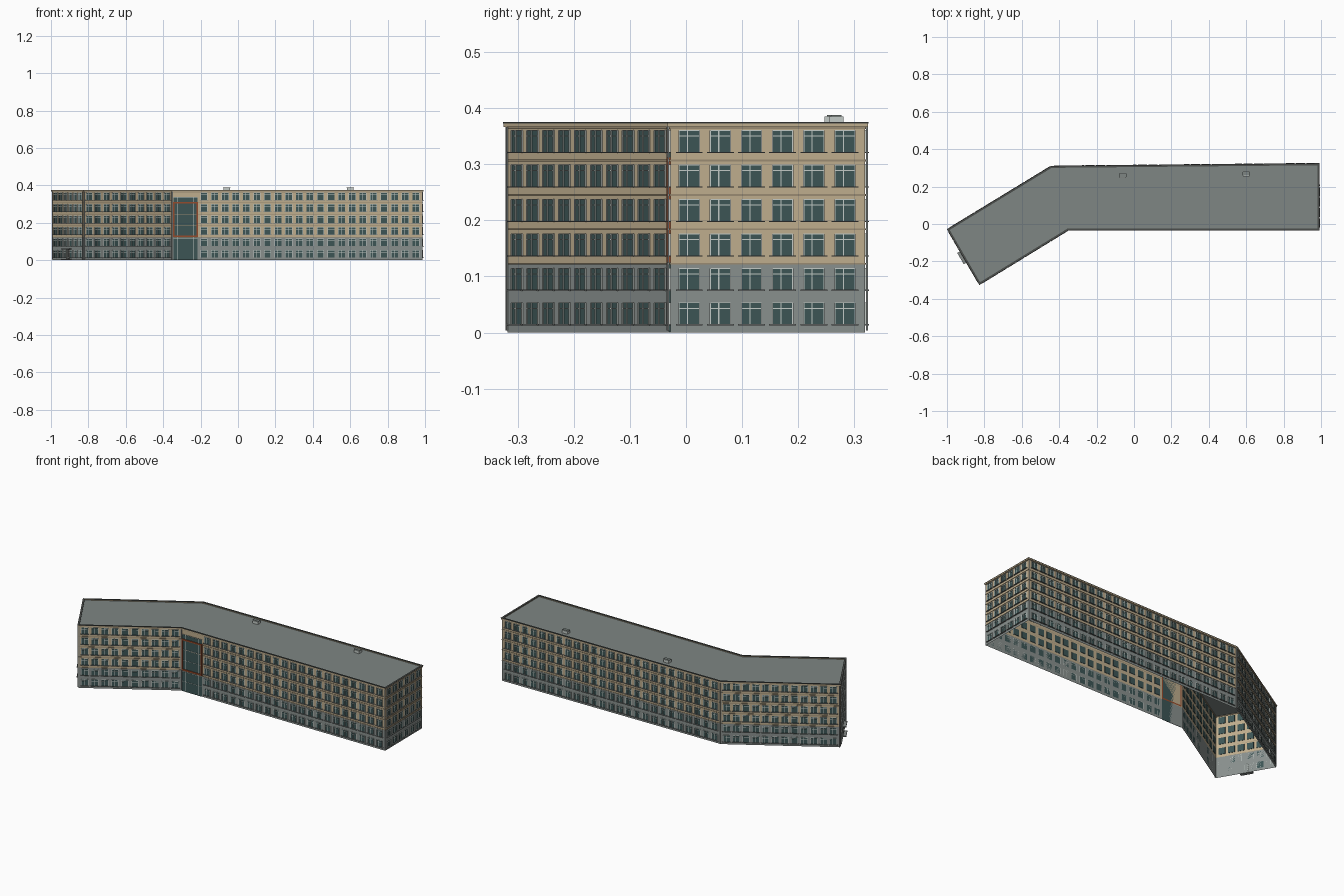
import bpy, bmesh
from mathutils import Vector, Matrix

cube = bpy.data.objects.get("Cube")
if cube:
    bpy.data.objects.remove(cube)


def material(name, rgb):
    m = bpy.data.materials.new(name)
    m.use_nodes = True
    col = (*rgb, 1)
    m.diffuse_color = col
    m.node_tree.nodes["Principled BSDF"].inputs["Base Color"].default_value = col
    return m


BEIGE = material("beige plaster", (0.52, 0.42, 0.27))
GREY = material("grey base", (0.25, 0.28, 0.27))
ROOF = material("grey roof", (0.21, 0.24, 0.23))
GLASS = material("dark teal glass", (0.045, 0.09, 0.09))
FRAME = material("pale frame", (0.55, 0.60, 0.57))
SILL = material("sill grey", (0.24, 0.26, 0.25))
TRIM = material("dark trim", (0.07, 0.075, 0.07))
BAND = material("brown band", (0.32, 0.26, 0.17))
RUST = material("rust orange", (0.30, 0.07, 0.025))

# Footprint, counter-clockwise: left end, wing front, main front, right end, back, wing back
PLAN = [Vector(p) for p in [(-0.992, -0.03), (-0.825, -0.318), (-0.352, -0.028),
                            (0.987, -0.028), (0.985, 0.319), (-0.442, 0.305)]]
BASE_TOP, ROOF_Z, TOP = 0.122, 0.369, 0.375
FLOOR = 0.0614
FLOORS = [0.015 + FLOOR * i for i in range(6)]
WIN_W, WIN_H = 0.036, 0.038
N = len(PLAN)


def finish(name, bm, mat):
    me = bpy.data.meshes.new(name)
    bm.to_mesh(me)
    bm.free()
    me.materials.append(mat)
    ob = bpy.data.objects.new(name, me)
    bpy.context.collection.objects.link(ob)
    return ob


def wall_frame(i):
    """Matrix with x along the wall, y outward and z up; and wall length."""
    a, b = PLAN[i], PLAN[(i + 1) % N]
    t = (b - a).normalized()
    m = Matrix(((t.x, t.y, 0, a.x), (t.y, -t.x, 0, a.y), (0, 0, 1, 0), (0, 0, 0, 1)))
    return m, (b - a).length


def box(bm, m, u, d, z):
    """Box between the given ranges along, out from and up the wall."""
    size = Matrix.Diagonal((u[1] - u[0], d[1] - d[0], z[1] - z[0], 1))
    mid = Matrix.Translation((sum(u) / 2, sum(d) / 2, sum(z) / 2))
    made = bmesh.ops.create_cube(bm, size=1, matrix=m @ mid @ size)
    if m.determinant() < 0:
        faces = {f for v in made["verts"] for f in v.link_faces}
        bmesh.ops.reverse_faces(bm, faces=list(faces))


def offset(d):
    """Footprint pushed outward by d with mitred corners."""
    out = []
    for i, p in enumerate(PLAN):
        t0 = (p - PLAN[i - 1]).normalized()
        t1 = (PLAN[(i + 1) % N] - p).normalized()
        n0, n1 = Vector((t0.y, -t0.x)), Vector((t1.y, -t1.x))
        out.append(p + (n0 + n1) * d / (1 + n0.dot(n1)))
    return out


def ring(bm, d0, d1, z0, z1):
    """Closed strip running round the whole building."""
    loops = [[bm.verts.new((*p, z)) for p in offset(d)]
             for d, z in ((d0, z0), (d1, z0), (d1, z1), (d0, z1))]
    for k in range(4):
        a, b = loops[k], loops[(k + 1) % 4]
        for i in range(N):
            j = (i + 1) % N
            bm.faces.new((a[i], a[j], b[j], b[i]))
    bmesh.ops.recalc_face_normals(bm, faces=bm.faces[:])


# Wall shells, open underneath
for name, z0, z1, mat in (("base_walls", 0, BASE_TOP, GREY), ("upper_walls", BASE_TOP, TOP, BEIGE)):
    bm = bmesh.new()
    low = [bm.verts.new((*p, z0)) for p in PLAN]
    high = [bm.verts.new((*p, z1)) for p in PLAN]
    for i in range(N):
        j = (i + 1) % N
        bm.faces.new((low[i], low[j], high[j], high[i]))
    finish(name, bm, mat)

# Flat roof
bm = bmesh.new()
bm.faces.new([bm.verts.new((*p, ROOF_Z)) for p in PLAN])
finish("roof", bm, ROOF)

# Cornice, coping and storey bands
bm = bmesh.new()
ring(bm, -0.004, 0.005, 0.366, 0.373)
finish("cornice", bm, BEIGE)
bm = bmesh.new()
ring(bm, -0.005, 0.006, 0.373, TOP)
finish("coping", bm, TRIM)
bm = bmesh.new()
for k in range(4):
    z = BASE_TOP + k * FLOOR
    ring(bm, 0, 0.002, z - 0.001, z + 0.002)
ring(bm, 0, 0.002, 0.363, 0.366)
finish("storey_bands", bm, BAND)

# Windows: (number, start, end margin) for each wall
LAYOUT = [(6, 0.008, 0.008), (10, 0.006, 0.006), (21, 0.142, 0.008),
          (6, 0.006, 0.008), (25, 0.01, 0.01), (12, 0.006, 0.01)]
glass, frames, sills = bmesh.new(), bmesh.new(), bmesh.new()
for i, (count, start, end) in enumerate(LAYOUT):
    m, length = wall_frame(i)
    pitch = (length - start - end) / count
    for k in range(count):
        c = start + pitch * (k + 0.5)
        u0, u1 = c - WIN_W / 2, c + WIN_W / 2
        for z0 in FLOORS:
            z1 = z0 + WIN_H
            inner = -0.002 if z0 > BASE_TOP else 0
            box(glass, m, (u0, u1), (inner, 0.001), (z0, z1))
            for e in (u0, u1, u0 + WIN_W * 0.42):
                box(frames, m, (e - 0.001, e + 0.001), (0, 0.003), (z0, z1))
            for z in (z1, z0 + WIN_H * 0.74):
                box(frames, m, (u0, u1), (0, 0.0025), (z - 0.0007, z + 0.0007))
            box(sills, m, (u0 - 0.006, u1 + 0.006), (0, 0.0075), (z0 - 0.002, z0))
finish("window_glass", glass, GLASS)
finish("window_frames", frames, FRAME)
finish("window_sills", sills, SILL)

# Tall glazed stairwell with a rust border at the inner corner
m, _ = wall_frame(2)
bm = bmesh.new()
box(bm, m, (0.006, 0.136), (0, 0.002), (0, 0.338))
finish("stairwell_glass", bm, GLASS)
bm = bmesh.new()
for u in (0.03, 0.071, 0.112):
    box(bm, m, (u - 0.0008, u + 0.0008), (0.002, 0.0035), (0, 0.338))
for z in (0.06, 0.118, 0.185, 0.25, 0.337):
    box(bm, m, (0.006, 0.136), (0.002, 0.0035), (z - 0.0008, z + 0.0008))
finish("stairwell_bars", bm, FRAME)
bm = bmesh.new()
for u in (0.008, 0.134):
    box(bm, m, (u - 0.004, u + 0.004), (0, 0.007), (0.125, 0.312))
for z in (0.129, 0.308):
    box(bm, m, (0.004, 0.138), (0, 0.007), (z - 0.004, z + 0.004))
finish("stairwell_border", bm, RUST)

# Side entrance on the left end
m, length = wall_frame(0)
mid = length / 2
bm = bmesh.new()
box(bm, m, (mid - 0.035, mid + 0.035), (0, 0.022), (0.058, 0.063))
box(bm, m, (mid - 0.035, mid + 0.035), (0, 0.022), (0, 0.006))
finish("entrance_canopy_and_step", bm, SILL)
bm = bmesh.new()
box(bm, m, (mid - 0.016, mid + 0.016), (0, 0.004), (0.006, 0.056))
finish("entrance_door", bm, TRIM)

# Drainpipes near the corners
bm = bmesh.new()
for i in (0, 1, 2, 4, 5):
    m, length = wall_frame(i)
    for u in (0.003, length - 0.003):
        box(bm, m, (u - 0.0015, u + 0.0015), (0.002, 0.005), (0.004, 0.368))
finish("drainpipes", bm, SILL)

# Roof vents
bm, caps = bmesh.new(), bmesh.new()
for x, y in ((-0.06, 0.26), (0.6, 0.268)):
    m = Matrix.Translation((x, y, 0))
    box(bm, m, (-0.017, 0.017), (-0.013, 0.013), (ROOF_Z, 0.385))
    box(caps, m, (-0.02, 0.02), (-0.009, 0.009), (0.385, 0.388))
finish("roof_vents", bm, FRAME)
finish("roof_vent_caps", caps, ROOF)
